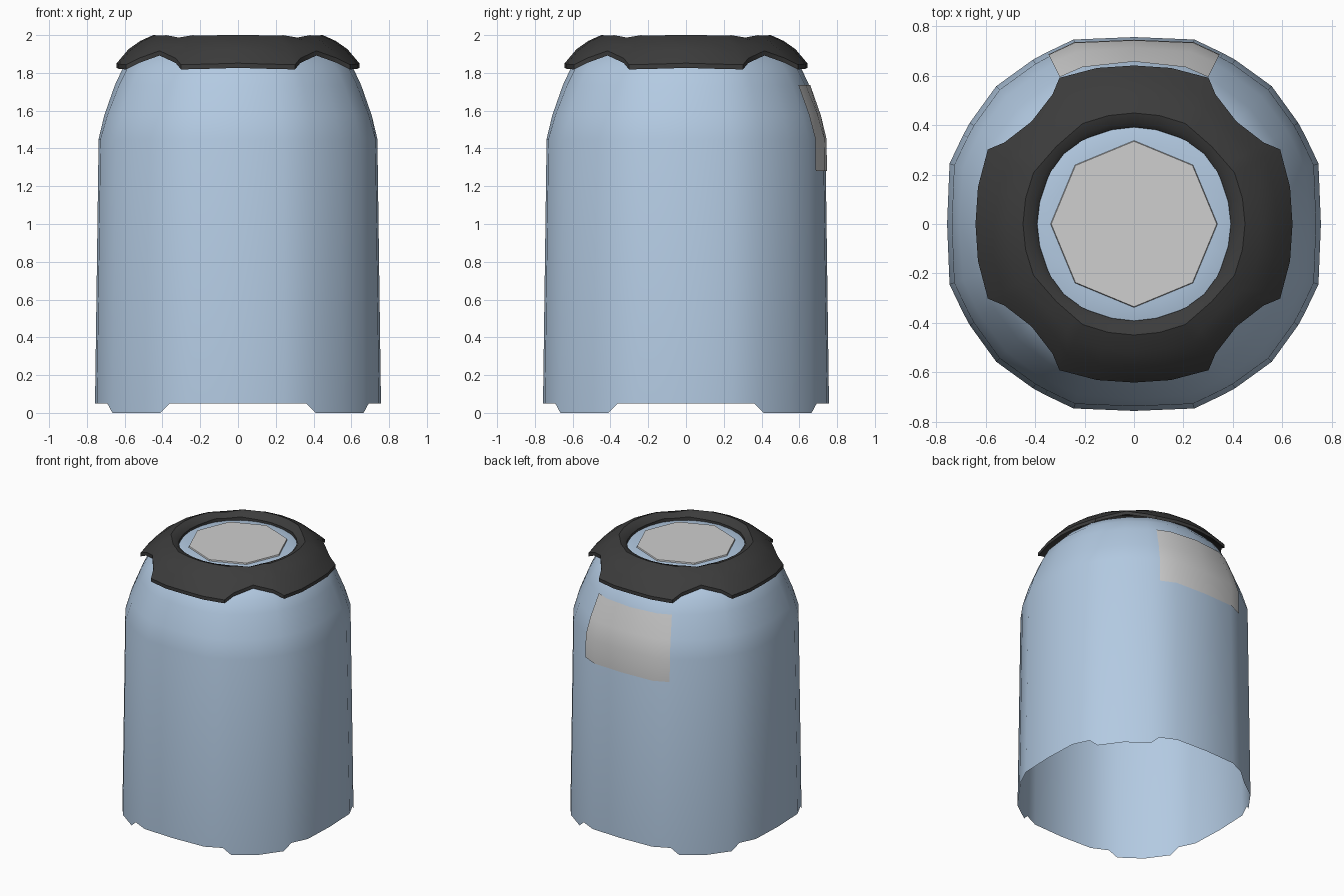
import bpy, bmesh, math
from mathutils import Vector

if "Cube" in bpy.data.objects:
    bpy.data.objects.remove(bpy.data.objects["Cube"])


def material(name, color):
    m = bpy.data.materials.new(name)
    m.diffuse_color = (*color, 1)
    m.use_nodes = True
    m.node_tree.nodes["Principled BSDF"].inputs["Base Color"].default_value = m.diffuse_color
    return m


BLUE = material("pale_blue", (0.45, 0.59, 0.76))
BLACK = material("charcoal", (0.045, 0.045, 0.045))
GREY = material("light_grey", (0.62, 0.62, 0.62))


def make(name, rows, mat, closed=True, cap=False, wrap=False, angle=35):
    """Skin a list of point rows; wrap joins the last row to the first."""
    bm = bmesh.new()
    grid = [[bm.verts.new(p) for p in row] for row in rows]
    pairs = list(zip(grid, grid[1:])) + ([(grid[-1], grid[0])] if wrap else [])
    n = len(rows[0])
    for a, b in pairs:
        for i in range(n if closed else n - 1):
            j = (i + 1) % n
            bm.faces.new((a[i], a[j], b[j], b[i]))
    if cap:
        bm.faces.new(grid[-1])
    if wrap:
        bmesh.ops.recalc_face_normals(bm, faces=bm.faces)
    mesh = bpy.data.meshes.new(name)
    bm.to_mesh(mesh)
    bm.free()
    mesh.materials.append(mat)
    ob = bpy.data.objects.new(name, mesh)
    bpy.context.collection.objects.link(ob)
    bpy.ops.object.select_all(action='DESELECT')
    ob.select_set(True)
    bpy.context.view_layer.objects.active = ob
    bpy.ops.object.shade_smooth_by_angle(angle=math.radians(angle))
    return ob


def four_way(quarter):
    """Repeat a quarter outline (x, y, value) around z."""
    out = []
    for k in range(4):
        for x, y, v in quarter:
            for _ in range(k):
                x, y = -y, x
            out.append((x, y, v))
    return out


def lerp_table(table, t):
    for (a, va), (b, vb) in zip(table, table[1:]):
        if t <= b:
            return va + (vb - va) * max(0, t - a) / (b - a)
    return table[-1][1]


# body outline: x, y and height of the lower edge (the corners reach the floor)
OUTLINE = four_way([(.757, 0, .05), (.747, .245, .05), (.692, .36, .05), (.665, .41, 0),
                    (.558, .558, 0), (.41, .665, 0), (.36, .692, .05), (.245, .747, .05)])
PROFILE = [(0, .757), (.05, .757), (1.45, .738), (1.575, .708), (1.735, .652), (1.82, .612),
           (1.895, .54), (1.93, .46), (1.948, .385), (1.956, .33)]


def body_point(x, y, z, lift=0):
    """Point on the body wall; the squarish outline turns round towards the top."""
    r = lerp_table(PROFILE, z)
    own = math.hypot(x, y)
    blend = lerp_table([(1.45, 1), (1.95, 0)], z)
    scale = (r * (1 + (own / .757 - 1) * blend) + lift) / own
    return Vector((x * scale, y * scale, z))


# housing shell, open below
rows = [[body_point(x, y, low) for x, y, low in OUTLINE]]
rows += [[body_point(x, y, z) for x, y, _ in OUTLINE] for z, _ in PROFILE[2:]]
make("housing_shell", rows, BLUE, cap=True)

# lugged collar around the top opening
EDGE = four_way([(.642, 0, 0), (.632, .15, 0), (.592, .302, .3), (.525, .33, .6),
                 (.415, .415, 1), (.33, .525, .6), (.302, .592, .3), (.15, .632, 0)])
COLLAR = [(.39, 1.96), (.41, 1.985), (.45, 2.0), (.52, 1.968), (.58, 1.925), (.645, 1.848), (.67, 1.842)]


def collar_row(t, drop):
    row = []
    for x, y, corner in EDGE:
        own = math.hypot(x, y)
        inner = .392 + .01 * corner
        r = inner + (own - inner) * t
        dip = .014 * max(0, corner - .6) / .4 * (1 - t)
        row.append(Vector((x * r / own, y * r / own, lerp_table(COLLAR, r) - dip - drop)))
    return row


STEPS = [0, .08, .23, .5, .75, 1]
make("top_collar", [collar_row(t, 0) for t in STEPS] +
     [collar_row(t, .025) for t in reversed(STEPS)], BLACK, wrap=True, angle=40)

# octagonal plate in the opening
disc = [[Vector((r * math.cos(k * math.pi / 4), r * math.sin(k * math.pi / 4), z))
         for k in range(8)] for r, z in ((.338, 1.956), (.335, 1.965))]
make("top_plate", disc, GREY, cap=True)

# label wrapped over the back shoulder
STRIP = [(.352, .697), (.245, .747), (0, .757), (-.245, .747), (-.352, .697)]
HEIGHTS = (1.28, 1.45, 1.575, 1.735)
make("back_label", [[body_point(x, y, z, .006) for x, y in STRIP] for z in HEIGHTS],
     GREY, closed=False)
